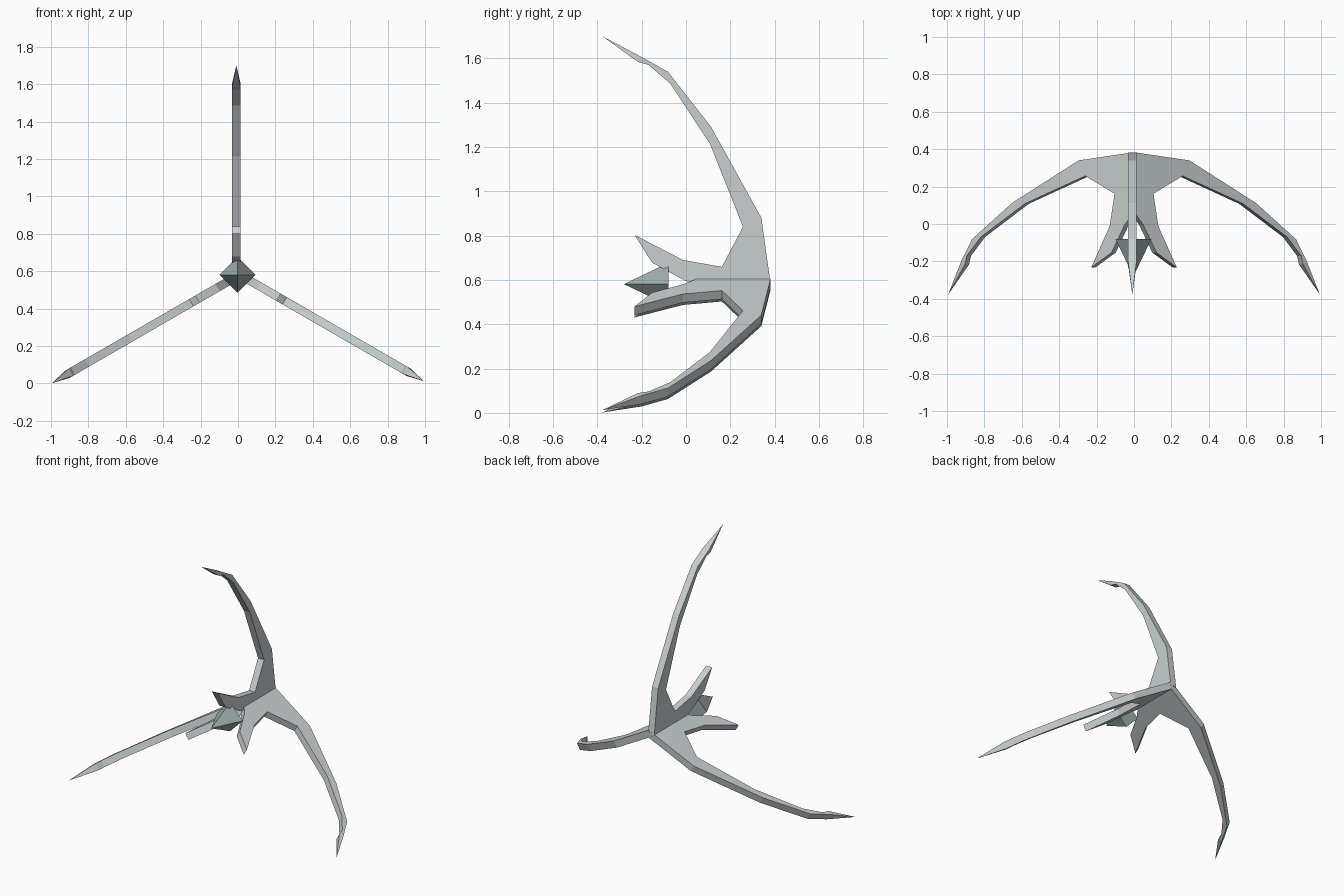
import bpy, bmesh, math
from mathutils import Vector

if "Cube" in bpy.data.objects:
    bpy.data.objects.remove(bpy.data.objects["Cube"])


def material(name, rgb):
    m = bpy.data.materials.new(name)
    m.diffuse_color = (*rgb, 1)
    m.use_nodes = True
    m.node_tree.nodes["Principled BSDF"].inputs["Base Color"].default_value = m.diffuse_color
    return m


steel = material("pale steel", (0.58, 0.63, 0.63))
gem_grey = material("grey green crystal", (0.34, 0.42, 0.42))

CX, CZ = -0.003, 0.581      # hub axis, parallel to y
HALF = 0.0225               # half thickness of a blade

# Blade outline as (y, radius): hub, outer edge, hooked tip, inner edge, prong
OUTLINE = [(0.382, 0.0), (0.34, 0.30), (0.113, 0.71), (-0.081, 0.958),
           (-0.20, 1.025), (-0.217, 1.003), (-0.17, 0.99), (-0.07, 0.904),
           (0.108, 0.633), (0.257, 0.259), (0.162, 0.078), (-0.013, 0.109),
           (-0.232, 0.222), (-0.153, 0.097), (-0.005, 0.016), (0.05, 0.0)]
TIP = (-0.378, 1.119)
TIP_EDGE = 4                # outline edge that carries the pointed tip


def finish(bm, name, mat):
    bmesh.ops.recalc_face_normals(bm, faces=bm.faces)
    me = bpy.data.meshes.new(name)
    bm.to_mesh(me)
    bm.free()
    me.materials.append(mat)
    ob = bpy.data.objects.new(name, me)
    bpy.context.collection.objects.link(ob)


def blade(name, degrees, reach):
    a = math.radians(degrees)
    u = Vector((math.sin(a), 0, math.cos(a)))       # outward
    t = Vector((math.cos(a), 0, -math.sin(a)))      # across the thickness

    def point(p, side):
        r = p[1] + (reach if p[1] > 0 else 0)
        return Vector((CX, p[0], CZ)) + u * r + t * (side - 0.006)

    bm = bmesh.new()
    left = [bm.verts.new(point(p, -HALF)) for p in OUTLINE]
    right = [bm.verts.new(point(p, HALF)) for p in OUTLINE]
    tip = bm.verts.new(point(TIP, 0))
    bm.faces.new(left)
    bm.faces.new(right[::-1])
    n = len(OUTLINE)
    for i in range(n):
        j = (i + 1) % n
        quad = [left[i], left[j], right[j], right[i]]
        if i == TIP_EDGE:
            # Sharp point closing the end of the blade
            for k in range(4):
                bm.faces.new((quad[k], quad[(k + 1) % 4], tip))
        else:
            bm.faces.new(quad)
    finish(bm, name, steel)


# Three curved blades, each with a short inner prong
blade("top_blade", 0, 0.0)
blade("right_blade", 120, 0.029)
blade("left_blade", 240, 0.029)

# Pyramid crystal in front of the hub, pointing forward
bm = bmesh.new()
R, cz = 0.096, 0.581
base = [bm.verts.new((CX + R * dx, -0.08, cz + R * dz))
        for dx, dz in ((1, 0), (0, 1), (-1, 0), (0, -1))]
apex = bm.verts.new((CX, -0.28, cz))
bm.faces.new(base)
for k in range(4):
    bm.faces.new((base[k], base[(k + 1) % 4], apex))
finish(bm, "centre_crystal", gem_grey)
